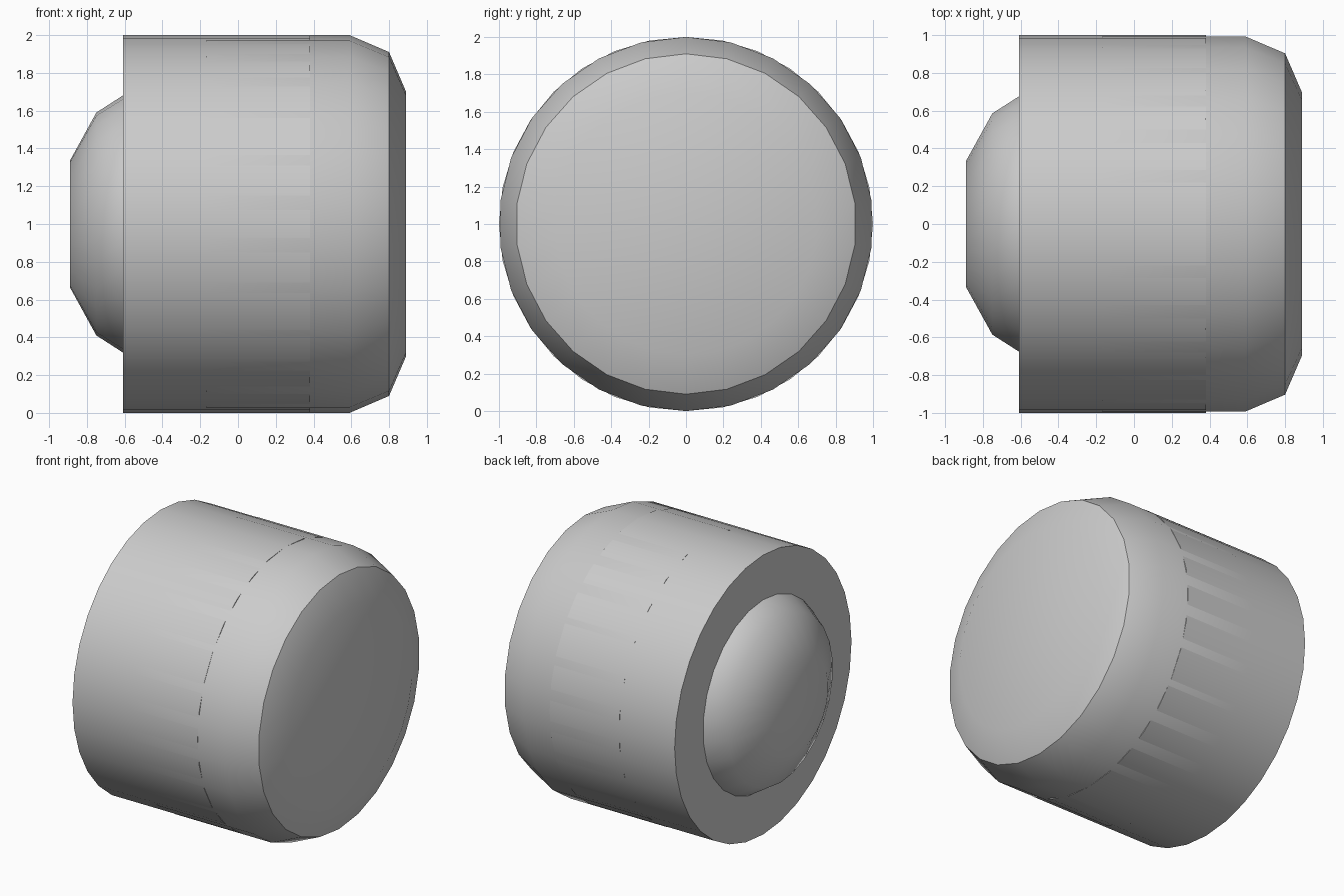
import bpy
import bmesh
from math import cos, sin, tau, radians

cube = bpy.data.objects.get("Cube")
if cube:
    bpy.data.objects.remove(cube, do_unlink=True)

# One plain grey for every part
GREY = (0.6, 0.6, 0.6, 1.0)
grey = bpy.data.materials.new("light grey")
grey.use_nodes = True
grey.diffuse_color = GREY
grey.node_tree.nodes["Principled BSDF"].inputs["Base Color"].default_value = GREY


def lathe(name, profile, sides):
    """Revolve (x, radius) points around the x axis; zero radius is a pole."""
    bm = bmesh.new()
    rings = []
    for x, r in profile:
        if r == 0:
            rings.append([bm.verts.new((x, 0, 1))] * sides)
        else:
            rings.append([bm.verts.new((x, r * sin(tau * i / sides), 1 + r * cos(tau * i / sides)))
                          for i in range(sides)])
    for a, b in zip(rings, rings[1:]):
        for i in range(sides):
            j = (i + 1) % sides
            bm.faces.new(dict.fromkeys((a[i], a[j], b[j], b[i])))
    bmesh.ops.recalc_face_normals(bm, faces=bm.faces)
    mesh = bpy.data.meshes.new(name)
    bm.to_mesh(mesh)
    bm.free()
    mesh.materials.append(grey)
    obj = bpy.data.objects.new(name, mesh)
    bpy.context.collection.objects.link(obj)
    bpy.ops.object.select_all(action='DESELECT')
    obj.select_set(True)
    bpy.context.view_layer.objects.active = obj
    bpy.ops.object.shade_smooth_by_angle(angle=radians(35))
    return obj


# Outer sleeve with a flat end
lathe("sleeve", [(-0.61, 0), (-0.61, 1), (0.38, 1), (0.38, 0)], 32)

# Bevelled cap that emerges from the sleeve
lathe("cap", [(-0.17, 0), (-0.17, 1), (0.59, 1), (0.8, 0.91), (0.89, 0.7), (0.89, 0)], 26)

# Small rounded button on the opposite end
lathe("button", [(-0.89, 0), (-0.89, 0.335), (-0.75, 0.59), (-0.61, 0.68), (-0.5, 0.7), (-0.5, 0)], 26)
